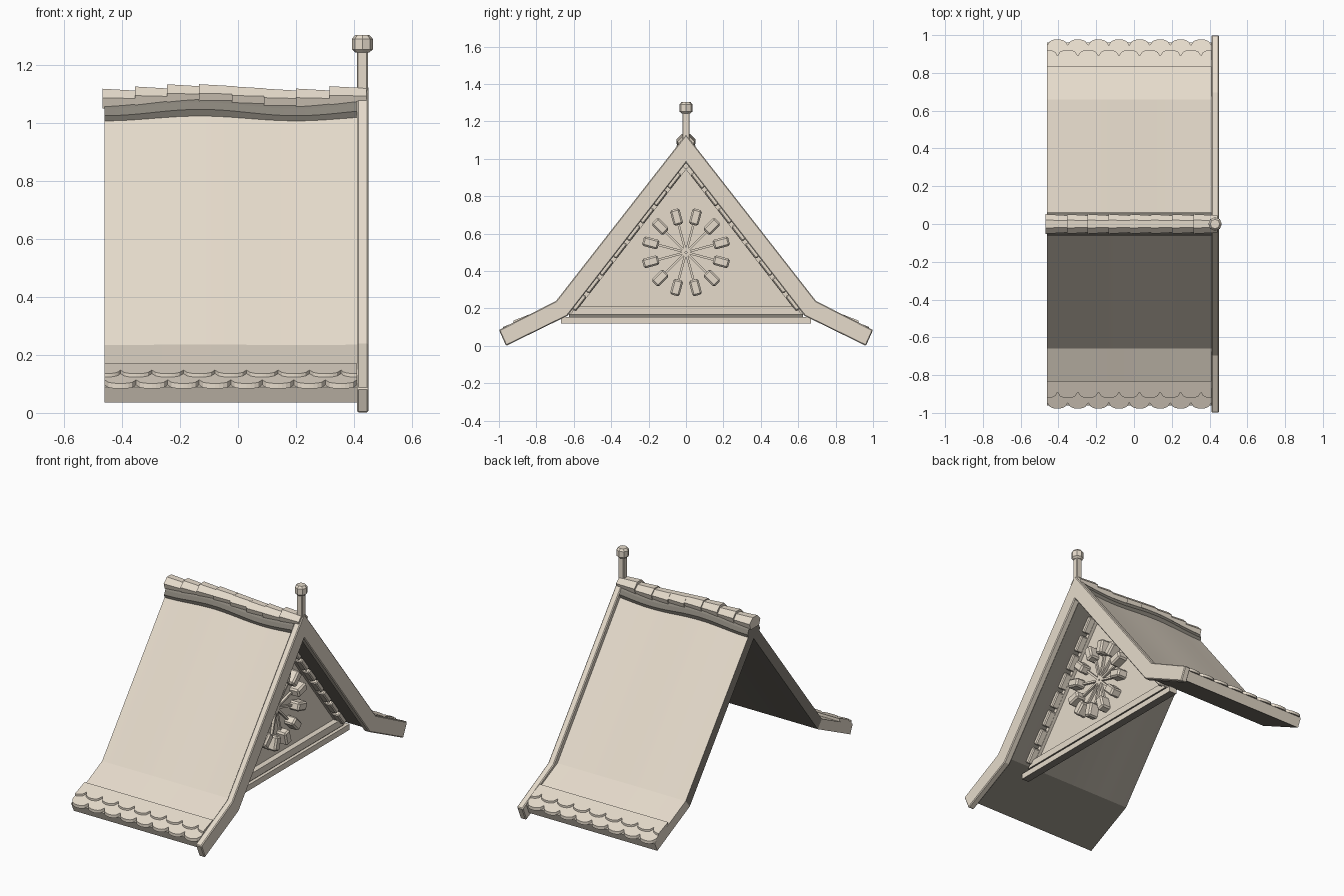
import bpy, bmesh, math
from mathutils import Vector

if "Cube" in bpy.data.objects:
    bpy.data.objects.remove(bpy.data.objects["Cube"])


def material(name, rgb):
    m = bpy.data.materials.new(name)
    m.diffuse_color = (*rgb, 1)
    m.use_nodes = True
    m.node_tree.nodes["Principled BSDF"].inputs["Base Color"].default_value = m.diffuse_color
    return m


stone = material("warm stone", (0.79, 0.71, 0.60))
dark = material("dark timber", (0.25, 0.23, 0.195))
X0, X1 = -0.46, 0.41          # roof ends
WALL = 0.25                   # front of the recessed gable wall
SLOPE = 1.29


def wave(x):
    return 0.011 * math.cos(math.pi * (x + 0.13) / 0.33)


def loft(name, rings, bevel=0.0, smooth=False, mat=stone, rule=None, paired=False):
    """Solid skin through closed rings; rule(face) marks the dark faces."""
    bm = bmesh.new()
    rows = [[bm.verts.new(p) for p in r] for r in rings]
    n = len(rows[0])
    for a, b in zip(rows, rows[1:]):
        for i in range(n):
            j = (i + 1) % n
            bm.faces.new((a[i], a[j], b[j], b[i]))
    for cap in (rows[0][::-1], rows[-1]):
        if paired:            # band-shaped section: cap with quads
            for i in range(n // 2 - 1):
                bm.faces.new((cap[i], cap[i + 1], cap[n - 2 - i], cap[n - 1 - i]))
        else:
            bm.faces.new(cap)
    bmesh.ops.recalc_face_normals(bm, faces=bm.faces)
    bm.normal_update()
    if rule:
        for f in bm.faces:
            f.material_index = 1 if rule(f) else 0
    me = bpy.data.meshes.new(name)
    bm.to_mesh(me)
    bm.free()
    me.materials.append(mat)
    if rule:
        me.materials.append(dark)
    ob = bpy.data.objects.new(name, me)
    bpy.context.collection.objects.link(ob)
    if bevel:
        m = ob.modifiers.new("bevel", 'BEVEL')
        m.width, m.segments = bevel, 1
    if smooth:
        bpy.context.view_layer.objects.active = ob
        ob.select_set(True)
        bpy.ops.object.shade_smooth_by_angle(angle=math.radians(25))
        ob.select_set(False)
    return ob


def prism(name, yz, xa, xb, bevel=0.0, **kw):
    return loft(name, [[(x, y, z) for y, z in yz] for x in (xa, xb)], bevel, **kw)


def mirrored(outer, inner):
    """Close a half band profile (outer run, then inner run back) across y = 0."""
    return ([(-y, z) for y, z in outer[:0:-1]] + outer
            + inner + [(-y, z) for y, z in inner[-2::-1]])


# roof shell: steep slopes with flared eaves, dark on the underside and open end
def shell_dark(f):
    c = f.calc_center_median()
    if abs(f.normal.x) > 0.9:
        return abs(c.y) < 0.66
    return f.normal.z < -0.1 and abs(c.y) < 0.93


shell = mirrored([(0, 1.085), (0.66, 0.235), (0.96, 0.09)],
                 [(0.935, 0.035), (0.62, 0.187), (0, 0.987)])
rings = []
for i in range(25):
    x = X0 + (X1 - X0) * i / 24
    rings.append([(x, y, z + wave(x) * 0.8 * max(0, z - 0.19)) for y, z in shell])
loft("roof_shell", rings, smooth=True, rule=shell_dark, paired=True)

# bargeboard framing the gable end
board = mirrored([(0, 1.13), (0.695, 0.24), (1.0, 0.085)],
                 [(0.962, 0.0), (0.635, 0.16), (0, 0.978)])
prism("bargeboard", board, X1, 0.45, 0.005, paired=True)


# scalloped eave tiles
def scallop_row(name, side, ya, yb, lift, offset):
    w = (X1 - X0) / 8
    for k in range(-1, 9):
        xa, xb = X0 + (k + offset) * w, X0 + (k + 1 + offset) * w
        lo, hi = max(xa, X0), min(xb, X1)
        if hi - lo < 0.01:
            continue
        pts = [(lo, ya), (hi, ya)]
        for i in range(9):
            x = hi + (lo - hi) * i / 8
            u = (2 * x - xa - xb) / w
            pts.append((x, yb - 0.032 * (1 - math.sqrt(max(0, 1 - u * u)))))

        def ring(h):
            return [(x, side * y, 0.153 - 0.39 * (y - 0.83) + h) for x, y in pts]
        loft(name, [ring(lift - 0.018), ring(lift)])


for side in (-1, 1):
    scallop_row("eave_tile_lower", side, 0.84, 0.978, 0.006, 0.0)
    scallop_row("eave_tile_upper", side, 0.83, 0.922, 0.018, 0.5)

# dark ridge bedding strip under the caps
rings = []
for i in range(25):
    x = X0 + (X1 - X0) * i / 24
    prof = [(-0.053, 1.012), (0.053, 1.012), (0.060, 1.036), (0.049, 1.060),
            (0.03, 1.08), (-0.03, 1.08), (-0.049, 1.060), (-0.060, 1.036)]
    rings.append([(x, y, z + wave(x)) for y, z in prof])
loft("ridge_bedding", rings, mat=dark)

# overlapping faceted ridge caps, each wider at one end
edges = [-0.468, -0.355, -0.245, -0.135, -0.02, 0.09, 0.2, 0.315, 0.435]
cap = [(0.4, 1.0), (1.0, 0.4), (0.78, -0.3), (-0.78, -0.3), (-1.0, 0.4), (-0.4, 1.0)]
for a, b in zip(edges, edges[1:]):
    mid = wave((a + b) / 2) * 0.8
    loft("ridge_cap", [[(x, r * y, 1.074 + mid + r * z) for y, z in cap]
                       for x, r in ((a, 0.052), (b + 0.008, 0.045))])

# finial post and faceted knob
post = [(-0.019, -0.019), (0.019, -0.019), (0.019, 0.019), (-0.019, 0.019)]
loft("finial_post", [[(0.429 + x, y, z) for x, y in post] for z in (1.09, 1.26)], 0.004)
knob = [(1.243, 0.024), (1.254, 0.036), (1.29, 0.036), (1.303, 0.025)]
loft("finial_knob", [[(0.429 + r * math.cos(math.pi * i / 4),
                       r * math.sin(math.pi * i / 4), z) for i in range(8)]
                     for z, r in knob])

# gable wall, sill, tie beam and the dark gap between them
prism("gable_wall", [(-0.63, 0.165), (0.63, 0.165), (0, 1.0)], WALL - 0.04, WALL,
      rule=lambda f: f.normal.z < -0.5 or f.normal.x < -0.5)
prism("gable_sill", [(-0.62, 0.168), (0.62, 0.168), (0.585, 0.21), (-0.585, 0.21)],
      WALL - 0.02, WALL + 0.035, rule=lambda f: f.normal.z < -0.5)
prism("beam_gap", [(-0.625, 0.15), (0.625, 0.15), (0.625, 0.17), (-0.625, 0.17)],
      WALL - 0.02, WALL + 0.02, mat=dark)
prism("tie_beam", [(-0.668, 0.12), (0.668, 0.12), (0.668, 0.155), (-0.668, 0.155)],
      WALL - 0.01, WALL + 0.04, rule=lambda f: f.normal.z < -0.5)

# rake dentils and trim under both slopes
L = math.hypot(1, SLOPE)
along = Vector((1, -SLOPE)) / L
inward = Vector((-SLOPE, -1)) / L
top = Vector((0, 0.985))
for side in (-1, 1):
    def strip(name, s0, s1, d0, d1, xb, bevel):
        quad = [top + along * s + inward * d
                for s, d in ((s0, d0), (s1, d0), (s1, d1), (s0, d1))]
        prism(name, [(side * p.x, p.y) for p in quad], WALL - 0.01, xb, bevel)
    strip("rake_trim", 0.03, 1.0, 0, 0.026, WALL + 0.02, 0)
    for k in range(8):
        s = 0.07 + k * 0.118
        strip("rake_dentil", s, s + 0.098, -0.008, 0.024, WALL + 0.06, 0.006)

# rosette: twelve chamfered blocks around slim radiating spokes
C = Vector((0, 0.5))
for k in range(12):
    t = math.radians(15 + 30 * k)
    rad, tan = Vector((math.cos(t), math.sin(t))), Vector((-math.sin(t), math.cos(t)))

    def bar(name, r0, r1, w, xb, bevel):
        quad = [C + rad * r + tan * s for r, s in
                ((r0, -w), (r1, -w), (r1, w), (r0, w))]
        prism(name, [(p.x, p.y) for p in quad], WALL - 0.01, xb, bevel)
    bar("rosette_block", 0.152, 0.238, 0.026, WALL + 0.06, 0.009)
    bar("rosette_spoke", 0.005, 0.155, 0.006, WALL + 0.015, 0)
